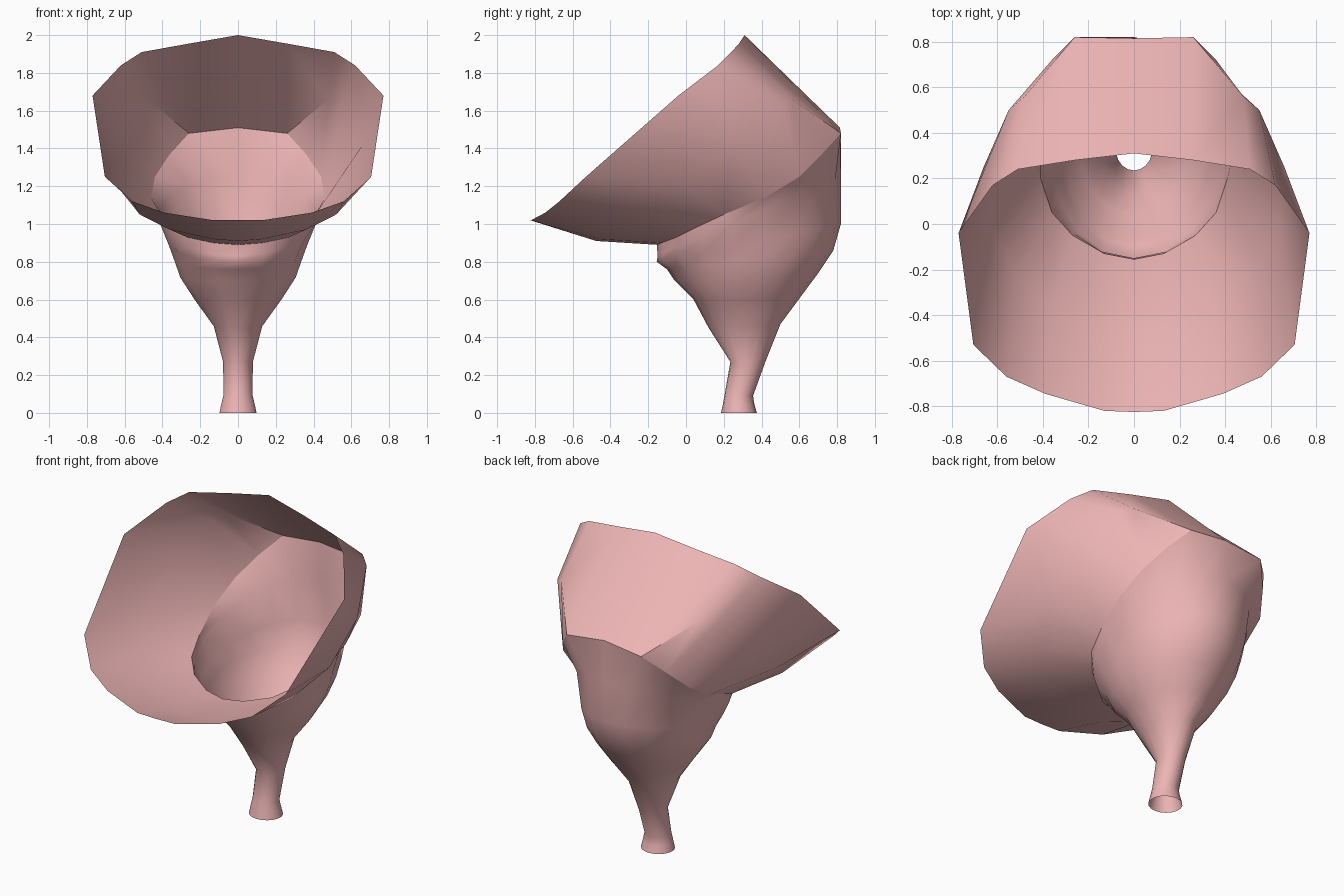
import bpy, bmesh
from math import sin, cos, pi, radians

if "Cube" in bpy.data.objects:
    bpy.data.objects.remove(bpy.data.objects["Cube"])

pink = bpy.data.materials.new("pink")
pink.diffuse_color = (0.85, 0.46, 0.46, 1)
pink.use_nodes = True
pink.node_tree.nodes["Principled BSDF"].inputs["Base Color"].default_value = pink.diffuse_color


def mirrored(half):
    # half loop runs from back/top to front/bottom; close it on the -x side
    return half + [(-x, y, z) for x, y, z in reversed(half[1:-1])]


def loft(name, loops, angle):
    bm = bmesh.new()
    rings = [[bm.verts.new(p) for p in loop] for loop in loops]
    n = len(rings[0])
    for a, b in zip(rings, rings[1:]):
        for i in range(n):
            j = (i + 1) % n
            bm.faces.new((a[i], a[j], b[j], b[i]))
    bmesh.ops.remove_doubles(bm, verts=bm.verts, dist=0.0005)
    bmesh.ops.recalc_face_normals(bm, faces=bm.faces)
    mesh = bpy.data.meshes.new(name)
    bm.to_mesh(mesh)
    bm.free()
    mesh.materials.append(pink)
    ob = bpy.data.objects.new(name, mesh)
    bpy.context.collection.objects.link(ob)
    bpy.ops.object.select_all(action='DESELECT')
    ob.select_set(True)
    bpy.context.view_layer.objects.active = ob
    bpy.ops.object.shade_smooth_by_angle(angle=radians(angle))
    return ob


# Bowl: tilted outer rim, crease loop and the opening into the throat
rim = [(0, .31, 2.0), (.26, .28, 1.955), (.51, .24, 1.91), (.62, .17, 1.84),
       (.77, -.04, 1.68), (.705, -.53, 1.25), (.56, -.67, 1.12),
       (.39, -.745, 1.06), (.13, -.82, 1.02), (0, -.825, 1.02)]
crease = [(0, .815, 1.51), (.26, .82, 1.48), (.48, .56, 1.66), (.55, .50, 1.63),
          (.66, .25, 1.42), (.64, 0, 1.20), (.52, -.22, 1.05),
          (.36, -.37, .97), (.13, -.46, .92), (0, -.475, .91)]
throat = [(0, .815, 1.51), (.26, .82, 1.48), (.36, .72, 1.37), (.44, .60, 1.25),
          (.46, .42, 1.14), (.41, .20, 1.05), (.36, .05, .98),
          (.27, -.05, .93), (.13, -.13, .90), (0, -.155, .89)]
loft("bowl", [mirrored(l) for l in (rim, crease, throat)], 40)

# Funnel body and stem: rings (back y, back z, front y, front z, half width)
sections = [
    (.82, 1.25, -.15, .83, .42),
    (.82, 1.00, -.155, .80, .37),
    (.78, .86, -.10, .76, .34),
    (.70, .74, -.06, .70, .31),
    (.60, .605, .04, .60, .235),
    (.50, .47, .12, .45, .13),
    (.42, .27, .235, .27, .08),
    (.355, .09, .205, .10, .078),
    (.362, .045, .195, .045, .09),
    (.375, 0, .185, 0, .10),
]


def section(by, bz, fy, fz, w):
    half = []
    for i in range(10):
        a = pi * i / 9
        t = (1 - cos(a)) / 2
        half.append((w * sin(a) if 0 < i < 9 else 0, by + (fy - by) * t, bz + (fz - bz) * t))
    return mirrored(half)


loft("funnel_body", [mirrored(throat)] + [section(*s) for s in sections], 60)
